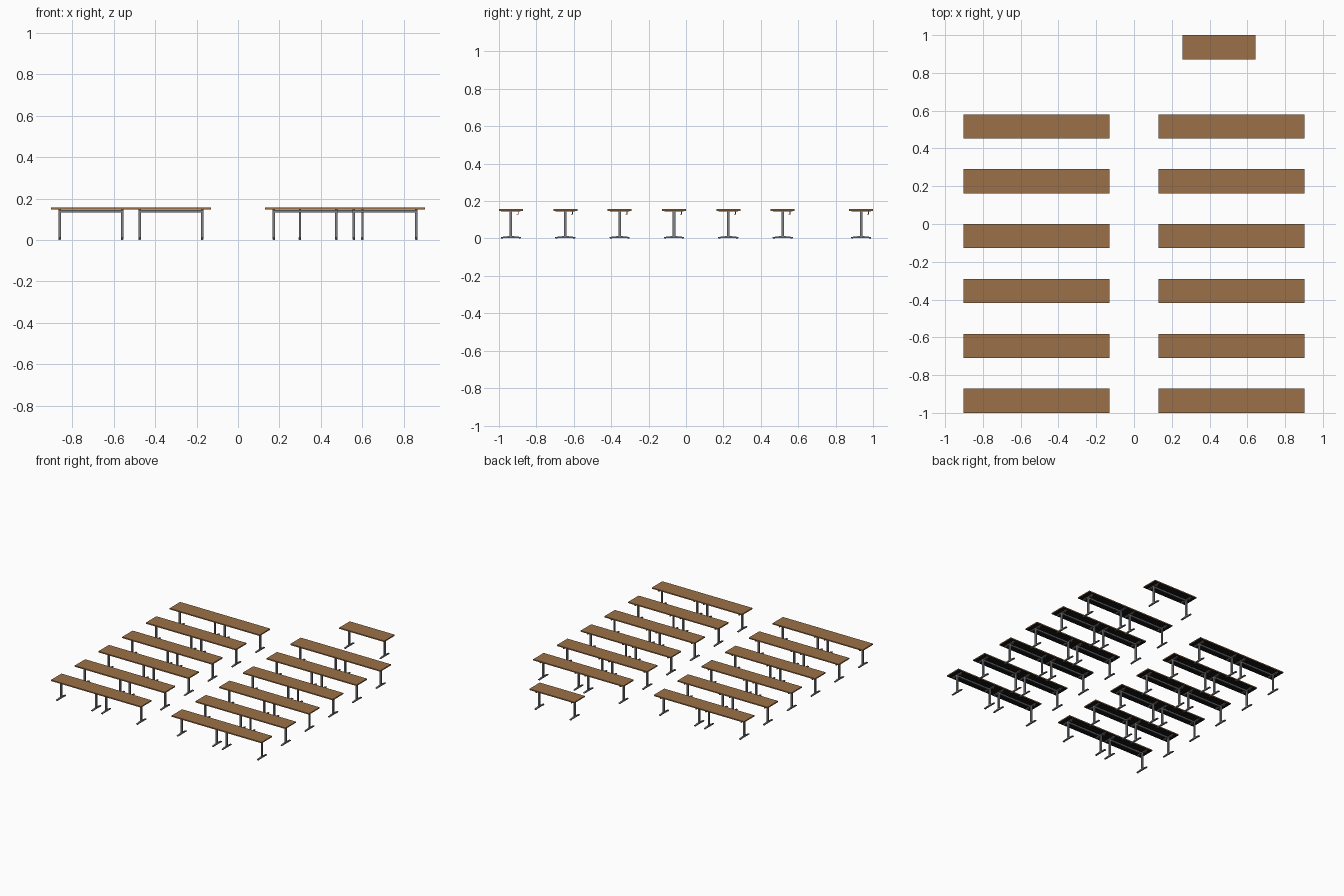
import bpy, bmesh
from mathutils import Matrix

if "Cube" in bpy.data.objects:
    bpy.data.objects.remove(bpy.data.objects["Cube"])


def material(name, rgb):
    m = bpy.data.materials.new(name)
    m.diffuse_color = (*rgb, 1)
    m.use_nodes = True
    m.node_tree.nodes["Principled BSDF"].inputs["Base Color"].default_value = m.diffuse_color
    return m


wood = material("warm wood", (0.33, 0.165, 0.065))
black = material("black underside", (0.008, 0.008, 0.008))
metal = material("grey metal", (0.21, 0.22, 0.235))
dark = material("dark glides", (0.04, 0.04, 0.045))
red = material("red brown hook", (0.30, 0.10, 0.06))


def add_box(bm, centre, size):
    mat = Matrix.Translation(centre) @ Matrix.Diagonal((*size, 1))
    return bmesh.ops.create_cube(bm, size=1, matrix=mat)["verts"]


def finish(bm, name, *mats):
    mesh = bpy.data.meshes.new(name)
    bmesh.ops.recalc_face_normals(bm, faces=bm.faces)
    bm.normal_update()
    if len(mats) > 1:  # second colour goes on faces looking down
        for f in bm.faces:
            f.material_index = 1 if f.normal.z < -0.5 else 0
    bm.to_mesh(mesh)
    bm.free()
    for m in mats:
        mesh.materials.append(m)
    return mesh


LEG_X = 0.151
parts = {}

# Table top: wood above, black below
bm = bmesh.new()
add_box(bm, (0, 0, 0.1525), (0.386, 0.128, 0.009))
parts["table_top"] = finish(bm, "table_top", wood, black)

# Columns
bm = bmesh.new()
for s in (-1, 1):
    add_box(bm, (s * LEG_X, 0, 0.077), (0.011, 0.014, 0.134))
parts["columns"] = finish(bm, "columns", metal)

# Feet, tapering towards both ends
bm = bmesh.new()
profile = [(-0.054, 0.003), (0.054, 0.003), (0.054, 0.008),
           (0.010, 0.013), (-0.010, 0.013), (-0.054, 0.008)]
for s in (-1, 1):
    face = bm.faces.new([bm.verts.new((s * LEG_X - 0.006, y, z)) for y, z in profile])
    out = bmesh.ops.extrude_face_region(bm, geom=[face])["geom"]
    bmesh.ops.translate(bm, vec=(0.012, 0, 0),
                        verts=[v for v in out if isinstance(v, bmesh.types.BMVert)])
parts["feet"] = finish(bm, "feet", metal)

# Glides under the feet
bm = bmesh.new()
for s in (-1, 1):
    for t in (-1, 1):
        bmesh.ops.create_cone(bm, cap_ends=True, segments=10, radius1=0.005, radius2=0.005,
                              depth=0.003,
                              matrix=Matrix.Translation((s * LEG_X, t * 0.047, 0.0015)))
parts["glides"] = finish(bm, "glides", dark)

# Arms under the top
bm = bmesh.new()
for s in (-1, 1):
    add_box(bm, (s * LEG_X, 0, 0.1455), (0.011, 0.104, 0.005))
parts["arms"] = finish(bm, "arms", metal)

# Beam joining the columns
bm = bmesh.new()
add_box(bm, (0, 0, 0.139), (2 * LEG_X - 0.011, 0.010, 0.010))
parts["beam"] = finish(bm, "beam", metal)

# Small hooks hanging from the rear of the arms
bm = bmesh.new()
for s in (-1, 1):
    add_box(bm, (s * LEG_X, 0.039, 0.136), (0.008, 0.005, 0.014))
    add_box(bm, (s * LEG_X, 0.036, 0.130), (0.008, 0.010, 0.004))
parts["hooks"] = finish(bm, "hooks", red)

# Six rows with two double benches each, plus one single table at the back
spots = [(x, -0.936 + 0.2906 * row) for row in range(6)
         for x in (-0.71, -0.324, 0.324, 0.71)]
spots.append((0.45, 0.936))
for x, y in spots:
    for name, mesh in parts.items():
        ob = bpy.data.objects.new(name, mesh)
        ob.location = (x, y, 0)
        bpy.context.collection.objects.link(ob)
